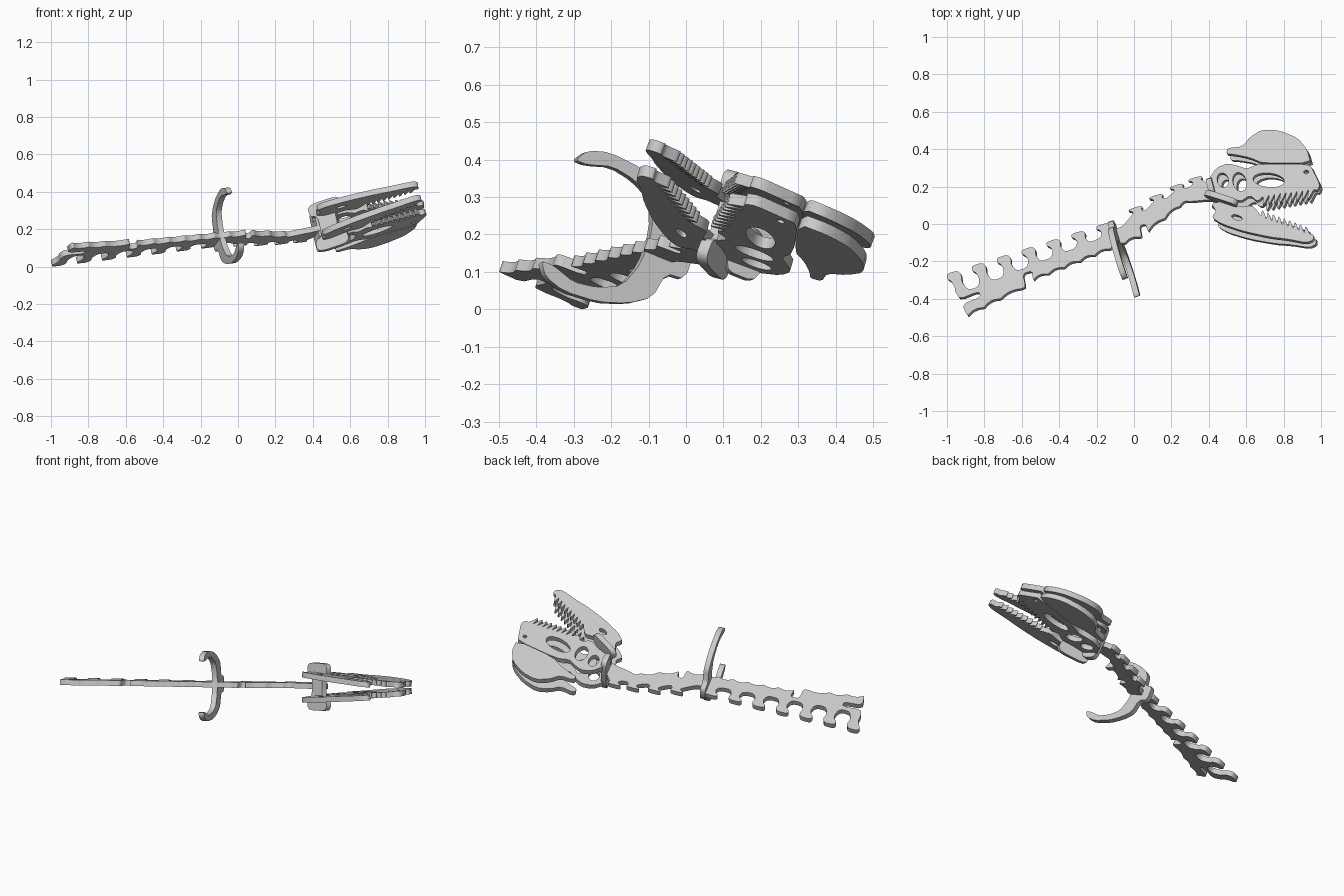
import bpy
import bmesh
import math
from mathutils import Vector

old = bpy.data.objects.get("Cube")
if old:
    bpy.data.objects.remove(old, do_unlink=True)

THICK = 0.031

wood = bpy.data.materials.new("pale_grey_board")
wood.use_nodes = True
wood.diffuse_color = (0.6, 0.6, 0.6, 1)
wood.node_tree.nodes["Principled BSDF"].inputs["Base Color"].default_value = (0.6, 0.6, 0.6, 1)


def soften(points):
    """Round the corners of a closed outline once."""
    result = []
    for here, after in zip(points, points[1:] + points[:1]):
        a, b = Vector(here), Vector(after)
        result += [a.lerp(b, 0.2), a.lerp(b, 0.8)]
    return result


def oval(cx, cy, rx, ry, turn=0):
    ring = []
    for i in range(16):
        t = math.tau * i / 16
        u, v = rx * math.cos(t), ry * math.sin(t)
        ring.append((cx + u * math.cos(turn) - v * math.sin(turn),
                     cy + u * math.sin(turn) + v * math.cos(turn)))
    return ring


def teeth(start, end, count, tip):
    """Row of pointed teeth between two points of an outline."""
    a, b, tip = Vector(start), Vector(end), Vector(tip)
    row = []
    for i in range(count):
        step = (b - a) / count
        base = a + step * i
        row += [base, base + step * 0.3 + tip, base + step * 0.6 + tip, base + step * 0.9]
    return row


def plate(name, rings, origin, across, along, mirror=None):
    """Cut a flat board from outlines and lay it in the given plane."""
    curve = bpy.data.curves.new(name, "CURVE")
    curve.dimensions = "2D"
    curve.fill_mode = "BOTH"
    curve.extrude = THICK / 2
    for ring in rings:
        spline = curve.splines.new("POLY")
        spline.points.add(len(ring) - 1)
        for point, (x, y) in zip(spline.points, ring):
            point.co = (x, y, 0, 1)
        spline.use_cyclic_u = True
    helper = bpy.data.objects.new(name + "_outline", curve)
    bpy.context.collection.objects.link(helper)
    graph = bpy.context.evaluated_depsgraph_get()
    mesh = bpy.data.meshes.new_from_object(helper.evaluated_get(graph))
    bpy.data.objects.remove(helper, do_unlink=True)
    normal = across.cross(along).normalized()
    for vert in mesh.vertices:
        x, y, h = vert.co
        spot = origin + across * x + along * y + normal * h
        if mirror:
            centre, axis = mirror
            spot = spot - axis * (2 * (spot - centre).dot(axis))
        vert.co = spot
    bm = bmesh.new()
    bm.from_mesh(mesh)
    bmesh.ops.remove_doubles(bm, verts=bm.verts, dist=0.0002)
    bmesh.ops.recalc_face_normals(bm, faces=bm.faces)
    bm.to_mesh(mesh)
    bm.free()
    mesh.materials.clear()
    mesh.materials.append(wood)
    board = bpy.data.objects.new(name, mesh)
    bpy.context.collection.objects.link(board)


def slope(rise_x, rise_y, height):
    """Sloping plane whose board top has the given height at the centre."""
    across, along = Vector((1, 0, rise_x)), Vector((0, 1, rise_y))
    normal = across.cross(along).normalized()
    return Vector((0, 0, height)) - normal * THICK / 2, across, along


# Spine board: knobs above, shallow scallops below
def knob(top, depth):
    e, f = Vector((0.95, 0.3)), Vector((-0.36, 0.93))
    shape = [(-0.062, -1), (-0.038, -0.9), (-0.024, -0.6), (-0.03, -0.35), (-0.046, -0.2),
             (-0.036, 0), (0.02, 0), (0.034, -0.2), (0.022, -0.5), (0.036, -0.88)]
    return [Vector(top) + e * u + f * v * depth for u, v in shape]


def scallops(points):
    edge = []
    for here, after in zip(points, points[1:]):
        a, b = Vector(here), Vector(after)
        side = (b - a).orthogonal().normalized()
        if side.y < 0:
            side = -side
        count = max(1, round((b - a).length / 0.09))
        for i in range(count):
            edge += [a.lerp(b, (i + t) / count) + side * 0.014 * math.sin(math.pi * t)
                     for t in (0, 0.3, 0.6, 0.85)]
    return edge + [Vector(points[-1])]


spine = []
for i in range(7):
    t = i / 6
    spine += knob((-0.965 + 0.8 * t, -0.255 + 0.255 * t), 0.13 - 0.06 * t)
spine = spine[2:] + [(-0.1, -0.03), (-0.06, -0.01)]
for top in [(0.01, 0.09), (0.12, 0.155), (0.23, 0.21), (0.33, 0.25)]:
    spine += knob(top, 0.04)[1:]
spine += [(0.4, 0.21), (0.5, 0.19), (0.5, 0.12), (0.4, 0.13)]
spine += scallops([(0.3, 0.12), (0.245, 0.095), (0.165, 0.03), (0.075, -0.04)])
spine += [(0.06, 0), (0.03, -0.01), (0.04, -0.065)]
spine += scallops([(0.03, -0.07), (-0.13, -0.135), (-0.29, -0.2), (-0.54, -0.3)])
spine += [(-0.545, -0.25), (-0.595, -0.265), (-0.58, -0.335)]
spine += scallops([(-0.6, -0.345), (-0.715, -0.4), (-0.89, -0.492)])
spine += [(-0.92, -0.43), (-0.82, -0.39), (-0.83, -0.36), (-0.93, -0.4), (-0.955, -0.365)]
spine_plane = slope(0.228, -0.336, 0.167)
plate("spine", [soften(spine)], *spine_plane)

middle, tilt_x, tilt_y = spine_plane
axis = tilt_x.cross(tilt_y).normalized()
head_plane = slope(0.148, -0.377, 0.28)

# Head boards, in a pair that narrows toward the snout
skull = [(0.395, 0.17), (0.4, 0.24), (0.44, 0.3), (0.5, 0.325), (0.56, 0.31), (0.6, 0.295),
         (0.67, 0.322), (0.94, 0.322), (0.96, 0.28), (0.995, 0.21), (0.98, 0.18)]
skull += teeth((0.96, 0.185), (0.69, 0.15), 9, (-0.015, -0.045))
skull += [(0.66, 0.12), (0.62, 0.155), (0.57, 0.12), (0.5, 0.15)]
skull_holes = [oval(0.72, 0.235, 0.085, 0.038, -0.1), oval(0.565, 0.225, 0.036, 0.052, 0.3),
               oval(0.475, 0.235, 0.03, 0.04, 0.3), oval(0.92, 0.278, 0.013, 0.01)]

jaw = [(0.41, 0.11), (0.5, 0.125), (0.57, 0.09), (0.63, 0.1), (0.66, 0.07)]
jaw += teeth((0.68, 0.04), (0.94, -0.055), 9, (-0.005, 0.035))
jaw += [(0.96, -0.055), (0.96, -0.085), (0.92, -0.1), (0.82, -0.08), (0.73, -0.07),
        (0.59, -0.04), (0.47, 0), (0.415, 0.035), (0.44, 0.07)]
jaw_holes = [oval(0.55, 0.035, 0.03, 0.013, -0.3)]

crest = [(0.495, 0.375), (0.497, 0.405), (0.58, 0.415), (0.62, 0.465), (0.685, 0.505),
         (0.78, 0.5), (0.875, 0.46), (0.925, 0.4), (0.945, 0.325), (0.69, 0.325),
         (0.62, 0.355), (0.54, 0.372)]

for side, mirror in (("left", None), ("right", (middle, axis))):
    plate(side + "_skull", [soften(skull)] + skull_holes, *head_plane, mirror)
    plate(side + "_jaw", [soften(jaw)] + jaw_holes, *head_plane, mirror)
    plate(side + "_crest", [soften(crest)], *head_plane, mirror)


# Cross boards standing square to the spine
def cross_board(name, x, y, heading, half):
    flat = tilt_x * heading[0] + tilt_y * heading[1]
    origin = middle + tilt_x * x + tilt_y * y
    outline = half + [(u, -v) for u, v in reversed(half)]
    plate(name, [soften(outline)], origin, flat.normalized(), axis)


arms = [(-0.03, 0.045), (0.025, 0.05), (0.04, 0.125), (0.1, 0.165), (0.18, 0.192),
        (0.28, 0.2), (0.34, 0.182), (0.365, 0.145), (0.33, 0.145), (0.26, 0.167),
        (0.19, 0.155), (0.13, 0.125), (0.1, 0.05)]
cross_board("arms", -0.115, -0.015, (0.27, -0.9), arms)

hinge = [(-0.05, 0.04), (-0.06, 0.06), (-0.09, 0.07), (-0.095, 0.115), (-0.07, 0.135),
         (0.07, 0.135), (0.095, 0.115), (0.09, 0.07), (0.06, 0.06), (0.05, 0.04)]
cross_board("jaw_hinge", 0.485, 0.11, (0.95, -0.3), hinge)

brace = [(-0.05, 0.08), (-0.035, 0.11), (0.035, 0.11), (0.05, 0.08)]
cross_board("neck_brace", 0.425, 0.18, (0.25, -0.95), brace)
